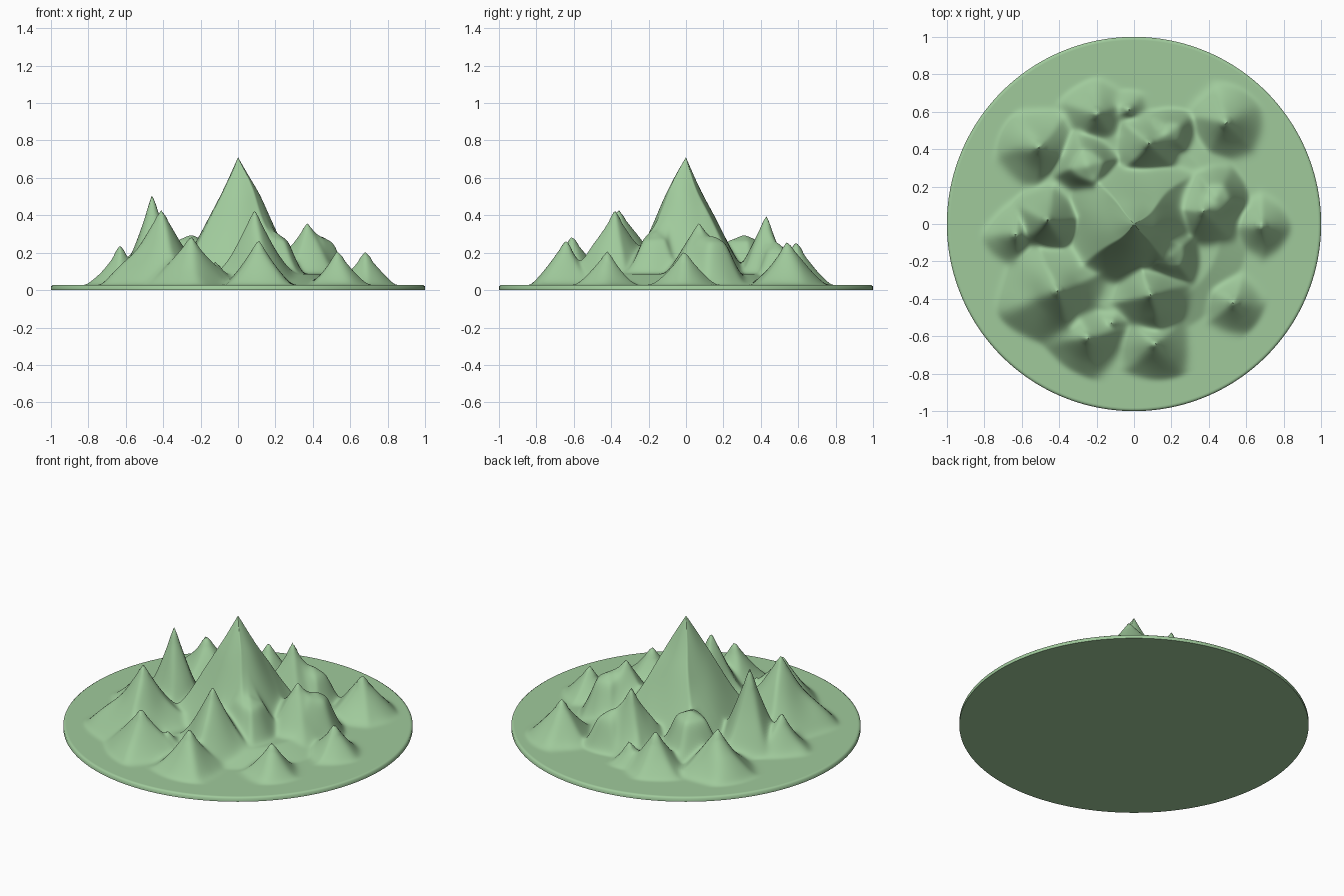
import bpy, bmesh, math
from mathutils import Vector, noise

if "Cube" in bpy.data.objects:
    bpy.data.objects.remove(bpy.data.objects["Cube"])

# Peaks: x, y, height, base radius, number of sides, rotation in degrees, flat cap height (0 = pointed)
PEAKS = [
    (0.00, 0.00, 0.71, 0.46, 4, 40, 0),
    (-0.46, 0.02, 0.51, 0.21, 5, 10, 0),
    (-0.41, -0.36, 0.43, 0.35, 4, 20, 0),
    (-0.25, -0.61, 0.29, 0.24, 4, 10, 0),
    (0.11, -0.64, 0.27, 0.22, 4, 45, 0),
    (0.09, -0.38, 0.43, 0.27, 4, 15, 0),
    (0.53, -0.42, 0.21, 0.18, 5, 0, 0),
    (0.68, -0.01, 0.21, 0.18, 4, 0, 0),
    (0.37, 0.07, 0.36, 0.26, 5, 30, 0),
    (0.49, 0.54, 0.26, 0.22, 5, -45, 0),
    (0.08, 0.43, 0.40, 0.23, 4, 45, 0),
    (-0.20, 0.59, 0.26, 0.20, 5, 20, 0),
    (-0.51, 0.41, 0.29, 0.23, 5, 50, 0),
    (-0.63, -0.06, 0.24, 0.19, 4, 0, 0),
    (-0.03, 0.61, 0.16, 0.12, 4, 45, 0),
    (-0.12, -0.53, 0.15, 0.13, 5, 0, 0),
    # flat-topped shoulders between the peaks
    (-0.25, 0.31, 0.50, 0.22, 4, 20, 0.25),
    (0.44, 0.15, 0.45, 0.19, 5, 60, 0.24),
    (0.20, -0.17, 0.45, 0.22, 4, 40, 0.25),
    (0.18, 0.49, 0.40, 0.16, 4, 40, 0.20),
]
FLOOR = 0.027


def peak_height(x, y, peak):
    px, py, h, radius, n, rot, cap = peak
    dx, dy = x - px, y - py
    step = 2 * math.pi / n
    a = (math.atan2(dy, dx) - math.radians(rot)) % step
    poly = math.cos(math.pi / n) / math.cos(a - math.pi / n)
    t = math.hypot(dx, dy) / (radius * (0.4 + 0.6 * poly))
    if t >= 1:
        return 0.0
    # straight near the summit, flaring out at the foot
    z = (h - FLOOR) * (1 - t) ** 1.12 * (1 - 0.12 * math.sin(math.pi * t) * t)
    return min(z, cap - FLOOR + 0.1 * (1 - t) - 0.05) if cap else z


def height(x, y):
    # slight warping makes the ridges irregular
    v = noise.noise_vector(Vector((x * 4, y * 4, 0.3)))
    # the ground rises gently under the inner valleys
    r = math.hypot(x, y)
    total = (0.06 * max(0, min(1, (0.62 - r) / 0.15))) ** 5
    for p in PEAKS:
        w = 0.035 * min(1, math.hypot(x - p[0], y - p[1]) / 0.12)
        total += peak_height(x + w * v.x, y + w * v.y, p) ** 5
    return FLOOR + total ** 0.2


green = bpy.data.materials.new("soft_green")
green.diffuse_color = (0.35, 0.59, 0.33, 1)
green.use_nodes = True
green.node_tree.nodes["Principled BSDF"].inputs["Base Color"].default_value = green.diffuse_color

# Round terrain: rings of a disc raised by the height rule, closed below
RINGS, SEGS = 120, 280
bm = bmesh.new()


def ring(radius, zfun):
    out = []
    for i in range(SEGS):
        a = 2 * math.pi * i / SEGS
        x, y = radius * math.cos(a), radius * math.sin(a)
        out.append(bm.verts.new((x, y, zfun(x, y))))
    return out


def bridge(inner, outer):
    for i in range(SEGS):
        j = (i + 1) % SEGS
        bm.faces.new((inner[i], outer[i], outer[j], inner[j]))


top = bm.verts.new((0, 0, 0.71))
rings = [ring(0.99 * k / RINGS, height) for k in range(1, RINGS + 1)]
for i in range(SEGS):
    bm.faces.new((top, rings[0][i], rings[0][(i + 1) % SEGS]))

# Wear down the valleys and foothills, leaving the summits sharp
for _ in range(5):
    new = [[v.co.z for v in r] for r in rings]
    for k in range(2, RINGS - 1):
        for i in range(SEGS):
            x, y, z = rings[k][i].co
            if any(math.hypot(x - p[0], y - p[1]) < 0.03 for p in PEAKS[:16]):
                continue
            mean = (rings[k - 1][i].co.z + rings[k + 1][i].co.z
                    + rings[k][i - 1].co.z + rings[k][(i + 1) % SEGS].co.z) / 4
            new[k][i] = 0.3 * z + 0.7 * mean
    for r, zs in zip(rings, new):
        for v, z in zip(r, zs):
            v.co.z = z

# Rounded rim and flat underside
rings.append(ring(1.0, lambda x, y: 0.020))
rings.append(ring(1.0, lambda x, y: 0.0))
for a, b in zip(rings, rings[1:]):
    bridge(a, b)
bm.faces.new(list(reversed(rings[-1])))
bmesh.ops.recalc_face_normals(bm, faces=bm.faces)

mesh = bpy.data.meshes.new("mountain_terrain")
bm.to_mesh(mesh)
bm.free()
mesh.materials.append(green)
terrain = bpy.data.objects.new("mountain_terrain", mesh)
bpy.context.collection.objects.link(terrain)
bpy.context.view_layer.objects.active = terrain
terrain.select_set(True)
bpy.ops.object.shade_smooth_by_angle(angle=math.radians(60))
